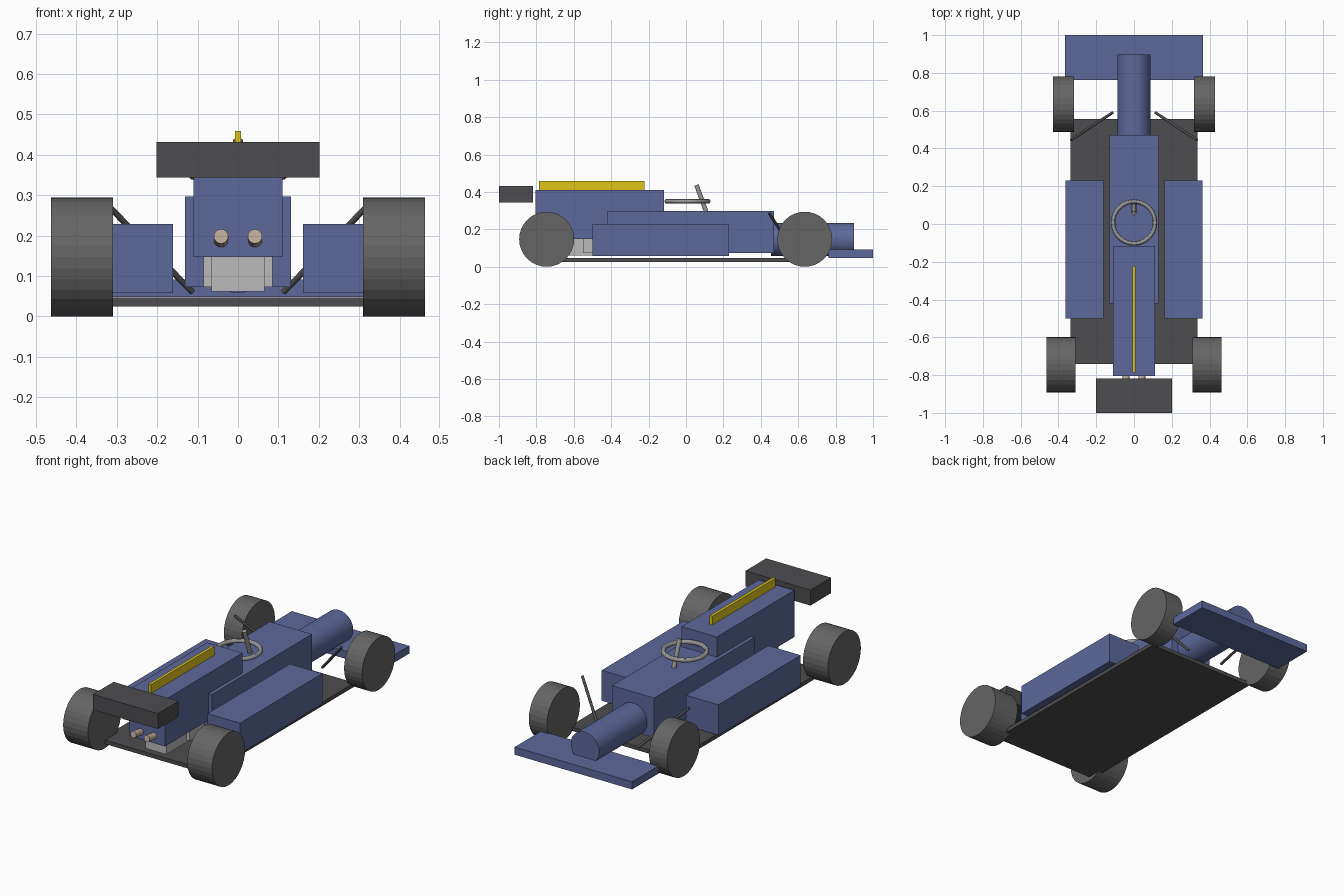
import bpy
import math
from mathutils import Vector

if "Cube" in bpy.data.objects:
    bpy.data.objects.remove(bpy.data.objects["Cube"])


def mat(name, rgb):
    m = bpy.data.materials.new(name)
    m.diffuse_color = (*rgb, 1)
    m.use_nodes = True
    m.node_tree.nodes["Principled BSDF"].inputs["Base Color"].default_value = m.diffuse_color
    return m


BLUE = mat("blue_paint", (0.11, 0.14, 0.33))
DARK = mat("carbon", (0.075, 0.075, 0.08))
RUBBER = mat("rubber", (0.13, 0.13, 0.13))
YELLOW = mat("yellow_paint", (0.75, 0.56, 0.01))
METAL = mat("metal", (0.5, 0.5, 0.5))
STEEL = mat("steel", (0.32, 0.32, 0.32))
TAN = mat("hot_metal", (0.52, 0.42, 0.33))


def finish(name, material, smooth=False):
    ob = bpy.context.object
    ob.name = name
    ob.data.materials.append(material)
    if smooth:
        bpy.ops.object.shade_smooth_by_angle()
    return ob


def box(name, x, y, z, material):
    """Box from (min, max) ranges on each axis."""
    lo, hi = Vector((x[0], y[0], z[0])), Vector((x[1], y[1], z[1]))
    bpy.ops.mesh.primitive_cube_add(size=1, location=(lo + hi) / 2)
    ob = finish(name, material)
    for v in ob.data.vertices:
        v.co *= hi - lo
    return ob


def rod(name, a, b, radius, material, sides=16, smooth=True):
    """Cylinder running from point a to point b."""
    a, b = Vector(a), Vector(b)
    bpy.ops.mesh.primitive_cylinder_add(
        vertices=sides, radius=radius, depth=(b - a).length, location=(a + b) / 2,
        rotation=(b - a).to_track_quat('Z', 'Y').to_euler())
    return finish(name, material, smooth)


# Floor and central bodywork
box("floor", (-0.335, 0.335), (-0.74, 0.555), (0.024, 0.046), DARK)
box("cockpit_tub", (-0.131, 0.131), (-0.42, 0.47), (0.073, 0.297), BLUE)
box("engine_cover", (-0.11, 0.11), (-0.805, -0.117), (0.147, 0.41), BLUE)
box("top_fin", (-0.008, 0.008), (-0.785, -0.222), (0.405, 0.459), YELLOW)
rod("nose", (0, 0.455, 0.146), (0, 0.898, 0.146), 0.088, BLUE, 32)

# Engine and gearbox under the cover
box("engine", (-0.085, 0.085), (-0.55, -0.35), (0.073, 0.2), METAL)
box("gearbox", (-0.065, 0.065), (-0.73, -0.48), (0.061, 0.16), METAL)

# Wings
box("nose_wing", (-0.365, 0.365), (0.762, 1.0), (0.048, 0.091), BLUE)
box("tail_wing", (-0.202, 0.202), (-1.0, -0.817), (0.344, 0.431), DARK)

# Steering wheel and column
bpy.ops.mesh.primitive_torus_add(location=(0, 0.008, 0.35), major_radius=0.111,
                                 minor_radius=0.012, major_segments=40, minor_segments=12)
finish("steering_wheel", STEEL, True)
rod("steering_column", (0, 0.056, 0.437), (0, 0.115, 0.275), 0.012, STEEL)

# Parts repeated on both sides
for side, s in (("left", -1), ("right", 1)):
    box(f"{side}_sidepod", sorted((s * 0.161, s * 0.363)), (-0.5, 0.23), (0.058, 0.229), BLUE)
    rod(f"{side}_tail_wheel", (s * 0.309, -0.745, 0.147), (s * 0.463, -0.745, 0.147),
        0.147, RUBBER, 32, False)
    rod(f"{side}_nose_wheel", (s * 0.318, 0.635, 0.147), (s * 0.43, 0.635, 0.147),
        0.147, RUBBER, 32, False)
    rod(f"{side}_suspension_arm", (s * 0.113, 0.59, 0.06), (s * 0.333, 0.445, 0.286),
        0.0075, DARK)
    rod(f"{side}_exhaust", (s * 0.042, -0.76, 0.183), (s * 0.042, -0.87, 0.198), 0.018, TAN)
